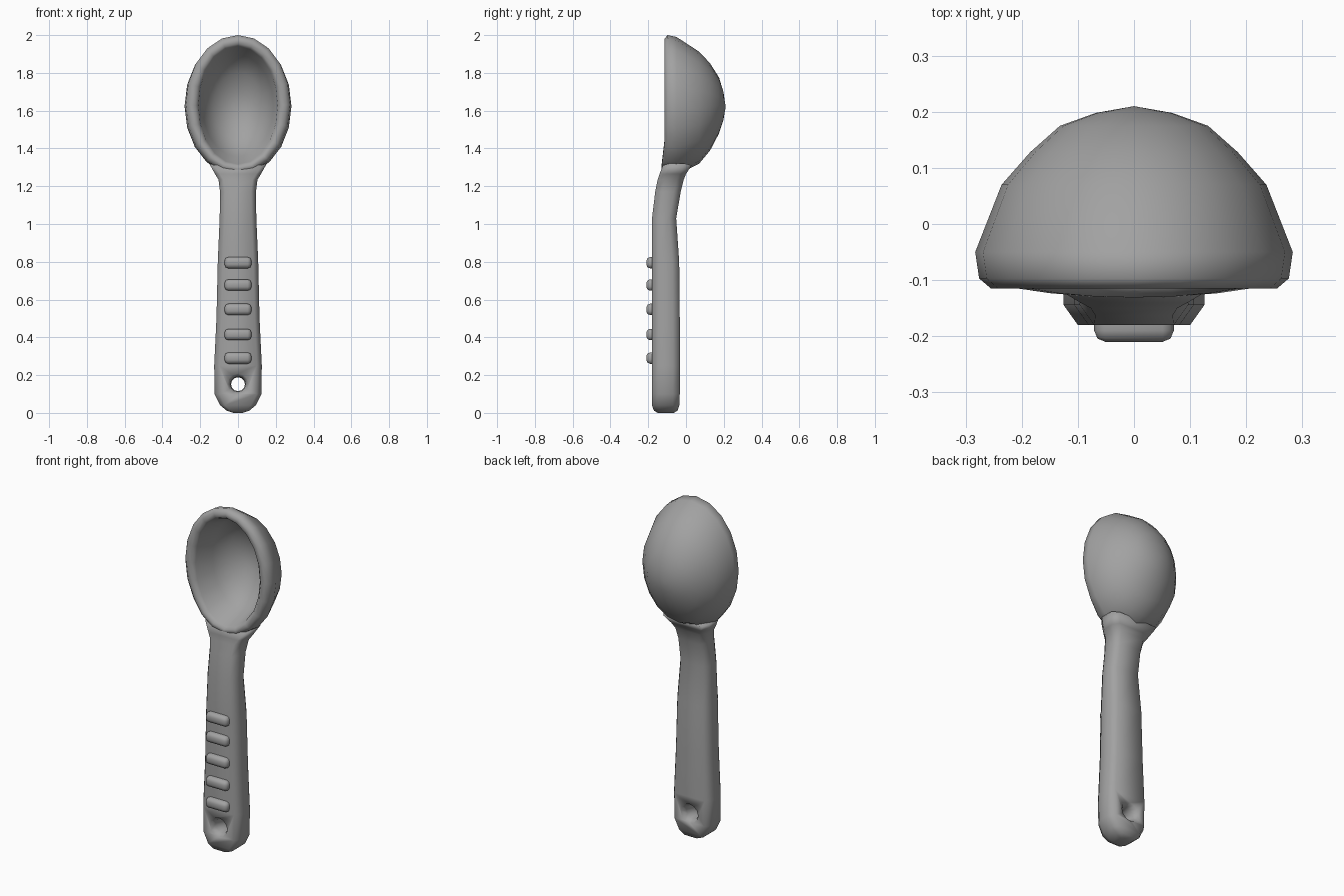
import bpy, bmesh, math
from mathutils import Vector

if "Cube" in bpy.data.objects:
    bpy.data.objects.remove(bpy.data.objects["Cube"])

# Dark grey plastic
grey = bpy.data.materials.new("dark_grey")
grey.diffuse_color = (0.36, 0.36, 0.36, 1)
grey.use_nodes = True
grey.node_tree.nodes["Principled BSDF"].inputs["Base Color"].default_value = grey.diffuse_color


def make_object(name, bm, angle=180):
    bmesh.ops.recalc_face_normals(bm, faces=bm.faces[:])
    me = bpy.data.meshes.new(name)
    bm.to_mesh(me)
    bm.free()
    me.materials.append(grey)
    ob = bpy.data.objects.new(name, me)
    bpy.context.collection.objects.link(ob)
    smooth(ob, angle)
    return ob


def smooth(ob, angle):
    bpy.ops.object.select_all(action='DESELECT')
    ob.select_set(True)
    bpy.context.view_layer.objects.active = ob
    bpy.ops.object.shade_smooth_by_angle(angle=math.radians(angle))


def bridge(bm, a, b):
    n = len(a)
    for i in range(n):
        j = (i + 1) % n
        bm.faces.new((a[i], a[j], b[j], b[i]))


def fan(bm, ring, point):
    tip = bm.verts.new(point)
    for i in range(len(ring)):
        bm.faces.new((ring[i], ring[(i + 1) % len(ring)], tip))


# Bowl: oval rings (y, half width, top z, bottom z), outside back to inside back
SEG = 20
bowl_rings = [
    (0.198, 0.068, 1.70, 1.55), (0.175, 0.132, 1.775, 1.48),
    (0.128, 0.185, 1.85, 1.39), (0.07, 0.236, 1.912, 1.32),
    (-0.05, 0.283, 1.99, 1.258), (-0.097, 0.276, 2.0, 1.265),
    (-0.115, 0.255, 1.98, 1.282), (-0.115, 0.228, 1.955, 1.3),
    (-0.095, 0.21, 1.94, 1.316), (0.03, 0.188, 1.895, 1.355),
    (0.11, 0.13, 1.80, 1.445), (0.15, 0.065, 1.70, 1.54),
]
bm = bmesh.new()
rings = []
for y, w, top, bot in bowl_rings:
    mid, h = (top + bot) / 2, (top - bot) / 2
    ring = []
    for i in range(SEG):
        a = 2 * math.pi * i / SEG
        # the rim bulges forward a little where it meets the handle
        bulge = 0.04 * max(0, -math.sin(a) - 0.6) if y < -0.09 else 0
        ring.append(bm.verts.new((w * math.cos(a), y - bulge, mid + h * math.sin(a))))
    rings.append(ring)
for a, b in zip(rings, rings[1:]):
    bridge(bm, a, b)
fan(bm, rings[0], (0, 0.21, 1.62))
fan(bm, rings[-1], (0, 0.162, 1.62))
make_object("bowl", bm)

# Handle: chamfered sections (z, half width, front y, back y, chamfer)
sections = [
    (0.0, 0.025, -0.15, -0.065, 0.012), (0.012, 0.06, -0.17, -0.045, 0.02),
    (0.04, 0.094, -0.18, -0.035, 0.025), (0.1, 0.124, -0.18, -0.033, 0.026),
    (0.25, 0.126, -0.18, -0.033, 0.026), (0.5, 0.114, -0.18, -0.033, 0.026),
    (0.8, 0.107, -0.18, -0.036, 0.026), (1.03, 0.097, -0.18, -0.052, 0.026),
    (1.17, 0.095, -0.163, -0.028, 0.026), (1.235, 0.103, -0.15, -0.012, 0.026),
    (1.265, 0.122, -0.14, 0.0, 0.026), (1.292, 0.152, -0.122, 0.03, 0.026),
]
bm = bmesh.new()
loops = []
for k, (z, w, f, b, c) in enumerate(sections):
    pts = [(-w + c, f), (w - c, f), (w, f + c * 1.4), (w, b - c * 1.4),
           (w - c, b), (-w + c, b), (-w, b - c * 1.4), (-w, f + c * 1.4)]
    lift = 1.2 if k == len(sections) - 1 else 0
    loops.append([bm.verts.new((x, y, z + lift * x * x)) for x, y in pts])
for a, b in zip(loops, loops[1:]):
    bridge(bm, a, b)
bm.faces.new(loops[0])
fan(bm, loops[-1], (0, -0.05, 1.295))
handle = make_object("handle", bm)

# Hanging hole: hourglass cutter with flared mouths
bm = bmesh.new()
hole = []
for y, r in ((-0.21, 0.06), (-0.18, 0.056), (-0.15, 0.041), (-0.107, 0.037),
             (-0.063, 0.041), (-0.033, 0.056), (0.0, 0.06)):
    hole.append([bm.verts.new((r * math.cos(math.pi * i / 6), y,
                               0.152 + r * math.sin(math.pi * i / 6)))
                 for i in range(12)])
for a, b in zip(hole, hole[1:]):
    bridge(bm, a, b)
bm.faces.new(hole[0])
bm.faces.new(hole[-1])
cutter = make_object("hole_cutter", bm)
mod = handle.modifiers.new("hole", 'BOOLEAN')
mod.operation = 'DIFFERENCE'
mod.solver = 'EXACT'
mod.object = cutter
bpy.context.view_layer.objects.active = handle
bpy.ops.object.modifier_apply(modifier="hole")
bpy.data.objects.remove(cutter, do_unlink=True)
smooth(handle, 180)

# Grip ridges: five rounded bars on the handle front
for n, z in enumerate((0.29, 0.415, 0.548, 0.677, 0.795)):
    bm = bmesh.new()
    bmesh.ops.create_cube(bm, size=1)
    for v in bm.verts:
        v.co = Vector((v.co.x * 0.142, v.co.y * 0.07 - 0.175, v.co.z * 0.06 + z))
    bmesh.ops.bevel(bm, geom=bm.edges[:], offset=0.02, segments=2,
                    profile=0.5, affect='EDGES')
    make_object(f"grip_ridge_{n + 1}", bm)
